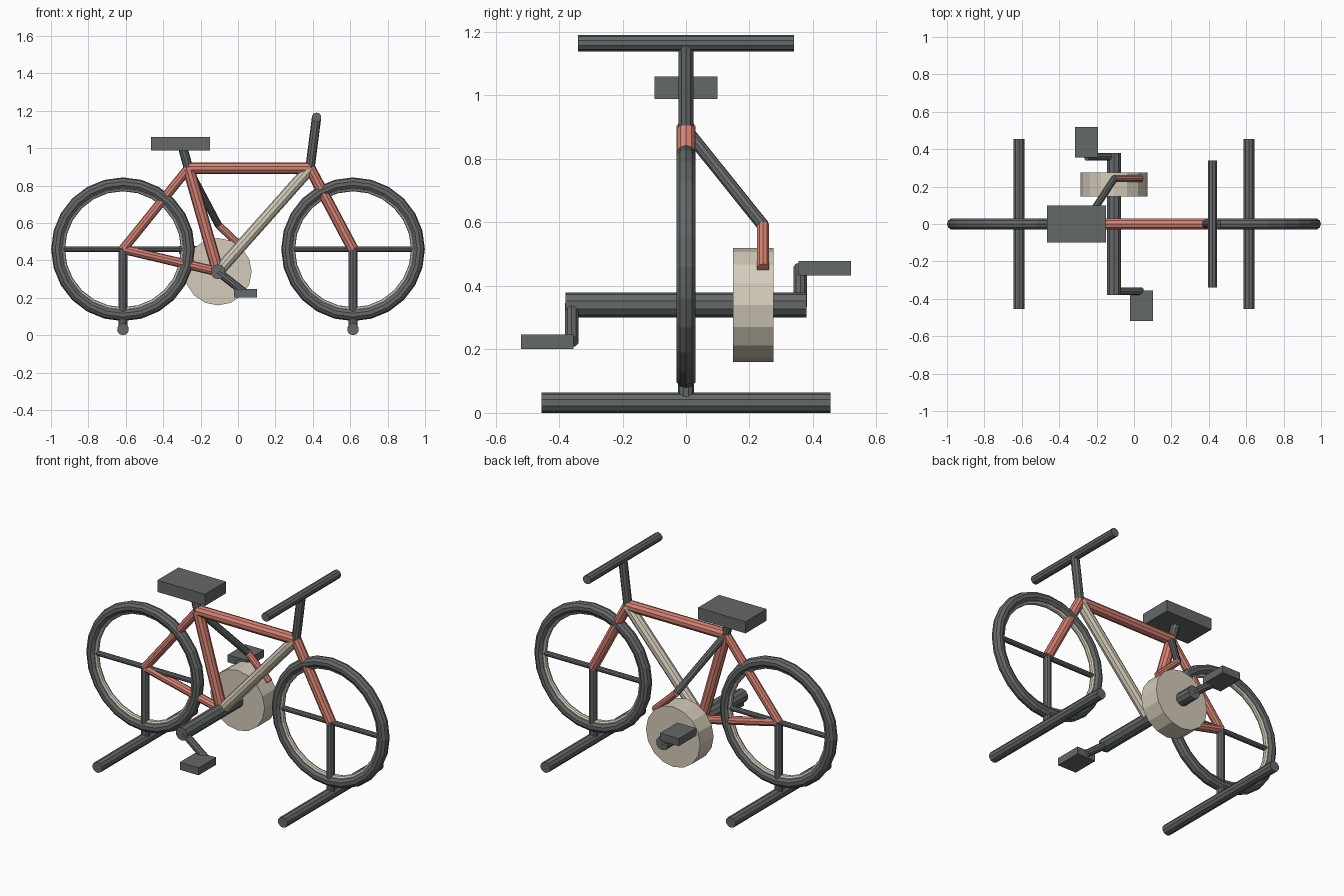
import bpy
from math import pi
from mathutils import Vector

cube = bpy.data.objects.get("Cube")
if cube:
    bpy.data.objects.remove(cube, do_unlink=True)


def material(name, rgb):
    m = bpy.data.materials.new(name)
    m.use_nodes = True
    m.diffuse_color = (*rgb, 1)
    m.node_tree.nodes["Principled BSDF"].inputs["Base Color"].default_value = (*rgb, 1)
    return m


GREY = material("dark grey", (0.13, 0.14, 0.14))
CORAL = material("coral", (0.68, 0.22, 0.17))
CREAM = material("cream", (0.66, 0.60, 0.49))


def finish(name, mat):
    ob = bpy.context.object
    ob.name = name
    ob.data.materials.append(mat)
    return ob


def tube(name, a, b, radius, mat, sides=10):
    """Straight faceted tube between two points."""
    a, b = Vector(a), Vector(b)
    d = b - a
    bpy.ops.mesh.primitive_cylinder_add(vertices=sides, radius=radius, depth=d.length,
                                        location=(a + b) / 2)
    bpy.context.object.rotation_euler = d.to_track_quat('Z', 'Y').to_euler()
    return finish(name, mat)


def box(name, centre, size, mat):
    bpy.ops.mesh.primitive_cube_add(size=1, location=centre)
    bpy.context.object.scale = size
    return finish(name, mat)


def ring(name, centre, major, minor, mat):
    bpy.ops.mesh.primitive_torus_add(major_radius=major, minor_radius=minor,
                                     major_segments=24, minor_segments=10,
                                     location=centre, rotation=(pi / 2, 0, 0))
    return finish(name, mat)


# Frame joints
seat_joint = Vector((-0.265, 0, 0.893))
head_joint = Vector((0.385, 0, 0.893))
crank = Vector((-0.107, 0, 0.34))
rear_axle = Vector((-0.615, 0, 0.46))
front_axle = Vector((0.615, 0, 0.46))

# Wheels, each with a spoke bar, a stand post and a floor bar
for side, hub in (("rear", rear_axle), ("front", front_axle)):
    x = hub.x
    ring(side + "_tyre", hub, 0.352, 0.032, GREY)
    ring(side + "_rim", hub, 0.328, 0.018, CREAM)
    tube(side + "_spoke_bar", hub - Vector((0.33, 0, 0)), hub + Vector((0.33, 0, 0)), 0.015, GREY)
    tube(side + "_stand_post", hub, (x, 0, 0.032), 0.025, GREY)
    tube(side + "_floor_bar", (x, -0.455, 0.032), (x, 0.455, 0.032), 0.032, GREY)

# Frame tubes
tube("top_tube", seat_joint, head_joint, 0.032, CORAL)
tube("seat_tube", seat_joint, crank, 0.032, CORAL)
tube("down_tube", head_joint, crank, 0.032, CREAM)
tube("seat_stay", seat_joint, rear_axle, 0.025, CORAL)
tube("chain_stay", crank, rear_axle, 0.025, CORAL)
tube("fork", head_joint, front_axle, 0.03, CORAL)

# Saddle and handlebar
tube("seat_post", seat_joint, (-0.3, 0, 1.02), 0.025, GREY)
box("seat", (-0.307, 0, 1.024), (0.316, 0.2, 0.07), GREY)
tube("handlebar_stem", head_joint, (0.42, 0, 1.165), 0.025, GREY)
tube("handlebar", (0.42, -0.34, 1.165), (0.42, 0.34, 1.165), 0.026, GREY)

# Crank axle and flywheel
along = Vector((0, 1, 0))
tube("crank_axle", crank - along * 0.38, crank + along * 0.38, 0.04, GREY)
tube("flywheel", crank + along * 0.148, crank + along * 0.275, 0.18, CREAM, 16)

# Crank arms and pedals, opposite each other
for side, s in (("right", -1), ("left", 1)):
    root = crank + along * 0.36 * s
    tip = root + Vector((-0.147, 0, 0.116)) * s
    tube(side + "_crank_arm", root, tip, 0.022, GREY)
    box(side + "_pedal", tip + along * 0.077 * s, (0.125, 0.165, 0.045), GREY)

# Resistance lever beside the flywheel
elbow = Vector((-0.105, 0.243, 0.59))
tube("lever_rod", seat_joint, elbow, 0.02, GREY)
tube("lever_arm", elbow, (0.037, 0.243, 0.455), 0.02, CORAL)
